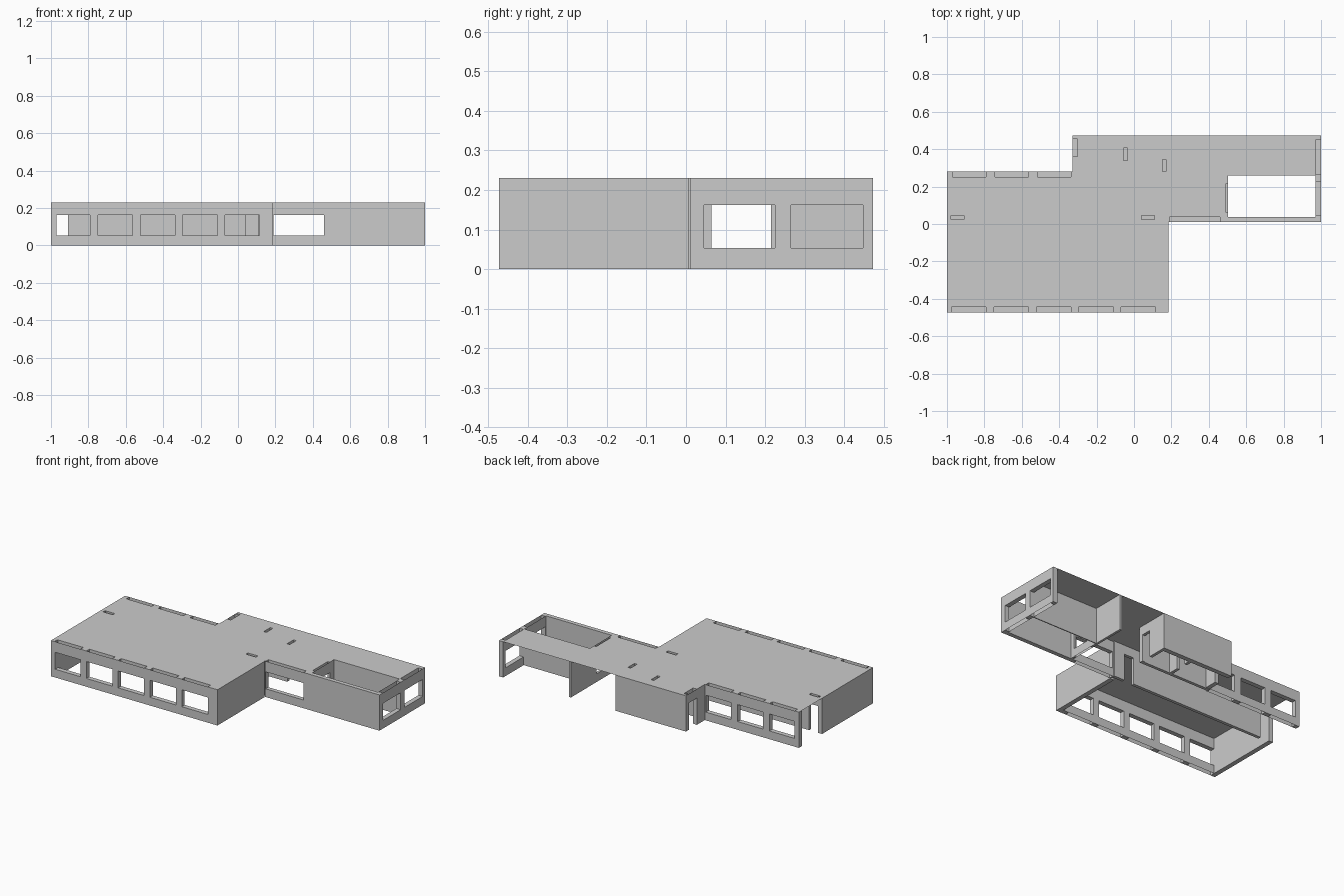
import bpy, bmesh

if "Cube" in bpy.data.objects:
    bpy.data.objects.remove(bpy.data.objects["Cube"])

H = 0.23                 # wall height
SILL, HEAD = 0.053, 0.162  # window heights
DOOR = 0.172             # door head height
roof_slots = []          # open cavities above windows and doors


def sheet(bm, rects, holes, place):
    """Flat sheet: union of rectangles minus rectangular holes (u0, u1, v0, v1)."""
    us = sorted({round(v, 4) for r in rects + holes for v in r[:2]})
    vs = sorted({round(v, 4) for r in rects + holes for v in r[2:]})

    def inside(r, u, v):
        return r[0] < u < r[1] and r[2] < v < r[3]

    verts = {}

    def vert(u, v):
        if (u, v) not in verts:
            verts[u, v] = bm.verts.new(place(u, v))
        return verts[u, v]

    for u0, u1 in zip(us, us[1:]):
        for v0, v1 in zip(vs, vs[1:]):
            u, v = (u0 + u1) / 2, (v0 + v1) / 2
            if any(inside(r, u, v) for r in rects) and not any(inside(h, u, v) for h in holes):
                bm.faces.new([vert(u0, v0), vert(u1, v0), vert(u1, v1), vert(u0, v1)])


def finish(name, bm):
    bmesh.ops.remove_doubles(bm, verts=bm.verts, dist=0.0001)
    bmesh.ops.recalc_face_normals(bm, faces=bm.faces)
    me = bpy.data.meshes.new(name)
    bm.to_mesh(me)
    bm.free()
    bpy.context.collection.objects.link(bpy.data.objects.new(name, me))


def wall(name, axis, u0, u1, c0, c1, windows=(), doors=()):
    """Hollow two-skin wall running along an axis, thickness c0..c1."""
    def at(u, c, z):
        return (u, c, z) if axis == 'x' else (c, u, z)

    opens = [(a, b, SILL, HEAD) for a, b in windows] + [(a, b, 0, DOOR) for a, b in doors]
    slots = [(a, b, c0, c1) for a, b, _, _ in opens]
    bm = bmesh.new()
    for c in (c0, c1):                                   # skins
        sheet(bm, [(u0, u1, 0, H)], opens, lambda u, z, c=c: at(u, c, z))
    sheet(bm, [(u0, u1, c0, c1)], slots, lambda u, c: at(u, c, 0))   # underside
    for u in (u0, u1):                                   # ends
        sheet(bm, [(c0, c1, 0, H)], [], lambda c, z, u=u: at(u, c, z))
    for a, b, z0, z1 in opens:                           # jambs, sill and lintel
        for u in (a, b):
            sheet(bm, [(c0, c1, 0, H)], [], lambda c, z, u=u: at(u, c, z))
        for z in (z0, z1):
            if z > 0:
                sheet(bm, [(a, b, c0, c1)], [], lambda u, c, z=z: at(u, c, z))
    roof_slots.extend(slots if axis == 'x' else [(s[2], s[3], s[0], s[1]) for s in slots])
    finish(name, bm)


# Main block
wall("front_wall", 'x', -1, 0.185, -0.473, -0.443,
     windows=[(-0.975 + 0.2265 * i, -0.79 + 0.2265 * i) for i in range(5)])
wall("left_wall", 'y', -0.473, 0.045, -1, -0.97)
wall("block_right_wall", 'y', -0.473, 0.007, 0.155, 0.185)
wall("corridor_wall", 'x', -1, 0.185, 0.025, 0.045,
     doors=[(-0.978, -0.908), (0.04, 0.11)])
wall("corridor_back_wall", 'x', -1, -0.33, 0.25, 0.28,
     windows=[(-0.97 + 0.2265 * i, -0.79 + 0.2265 * i) for i in range(3)])

# Wing outer walls
wall("wing_front_wall", 'x', 0.185, 1, 0.01, 0.037, windows=[(0.19, 0.46)])
wall("wing_right_wall", 'y', 0.01, 0.473, 0.97, 1,
     windows=[(0.045, 0.225), (0.265, 0.448)])
wall("wing_back_wall", 'x', -0.33, 0.172, 0.443, 0.473)
wall("wing_left_wall", 'y', 0.28, 0.473, -0.33, -0.303, doors=[(0.36, 0.455)])

# Wing inner walls
wall("small_rooms_wall", 'x', -0.33, 0.172, 0.255, 0.275)
wall("room_divider", 'y', 0.275, 0.473, -0.055, -0.036, doors=[(0.34, 0.406)])
wall("hall_wall", 'y', 0.255, 0.473, 0.153, 0.172, doors=[(0.28, 0.345)])
wall("courtyard_back_wall", 'x', 0.488, 1, 0.258, 0.264)
wall("courtyard_left_wall", 'y', 0.037, 0.473, 0.488, 0.503, windows=[(0.065, 0.215)])

# Flat roof with the courtyard opening and slots over doors and windows
bm = bmesh.new()
sheet(bm, [(-1, 0.185, -0.473, 0.28), (-0.33, 1, 0.01, 0.473)],
      [(0.503, 0.97, 0.037, 0.258)] + roof_slots, lambda x, y: (x, y, H))
finish("roof", bm)
